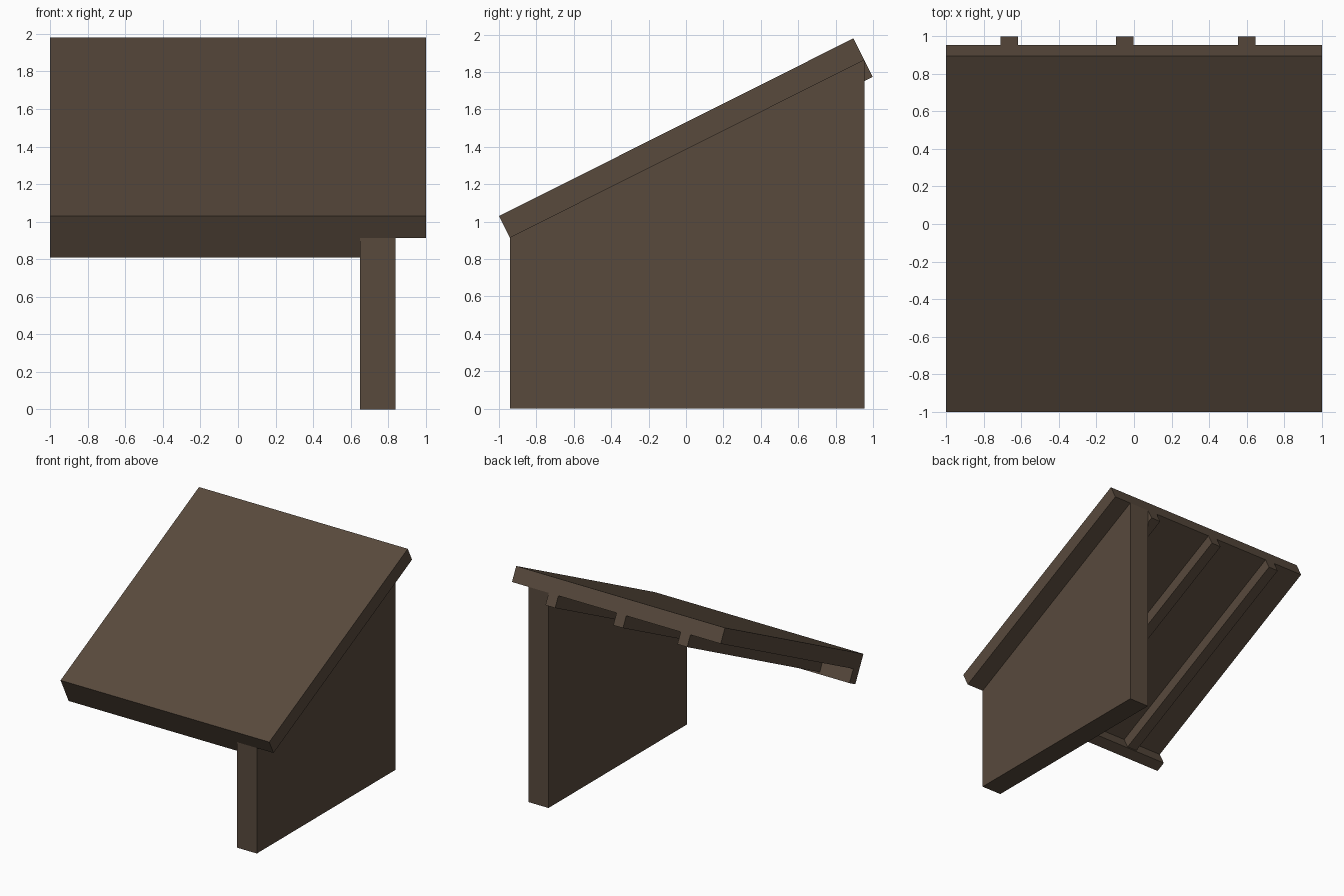
import bpy
from mathutils import Vector

if "Cube" in bpy.data.objects:
    bpy.data.objects.remove(bpy.data.objects["Cube"])

# Single timber colour
wood = bpy.data.materials.new("dark_brown_wood")
wood.diffuse_color = (0.098, 0.068, 0.046, 1)
wood.use_nodes = True
wood.node_tree.nodes["Principled BSDF"].inputs["Base Color"].default_value = wood.diffuse_color

# Roof frame in the side plane (y, z): along the slope, and down through the roof
START = Vector((-1.0, 1.03))
END = Vector((0.895, 1.98))
LENGTH = (END - START).length
ALONG = (END - START).normalized()
DOWN = Vector((ALONG.y, -ALONG.x))
THICK = 0.13


def slope_point(s, d):
    return START + ALONG * s + DOWN * d


def extrude_profile(name, profile, x0, x1):
    """Prism from a (y, z) profile, spanning x0..x1."""
    n = len(profile)
    verts = [(x, p[0], p[1]) for x in (x0, x1) for p in profile]
    faces = [tuple(range(n))[::-1], tuple(range(n, 2 * n))]
    faces += [(i, (i + 1) % n, n + (i + 1) % n, n + i) for i in range(n)]
    mesh = bpy.data.meshes.new(name)
    mesh.from_pydata(verts, [], faces)
    mesh.materials.append(wood)
    obj = bpy.data.objects.new(name, mesh)
    bpy.context.collection.objects.link(obj)
    return obj


def sloped_beam(name, s0, s1, d0, d1, x0, x1):
    return extrude_profile(name, [slope_point(s0, d1), slope_point(s1, d1),
                                  slope_point(s1, d0), slope_point(s0, d0)], x0, x1)


# Roof slab
sloped_beam("roof_slab", 0, LENGTH, 0, THICK, -1, 1)

# Side wall, cut to meet the underside of the roof
low, high = slope_point(0, THICK), slope_point(LENGTH, THICK)
extrude_profile("side_wall", [(low.x, 0), (high.x, 0), high, low], 0.65, 0.84)

# Rafters under the roof
for i, x in enumerate((-0.71, -0.095, 0.555)):
    sloped_beam(f"rafter_{i + 1}", 0.09, LENGTH, THICK, THICK + 0.1, x, x + 0.093)

# Cross beam along the low front edge, ending at the wall
sloped_beam("front_beam", 0, 0.09, THICK, THICK + 0.117, -1, 0.65)
